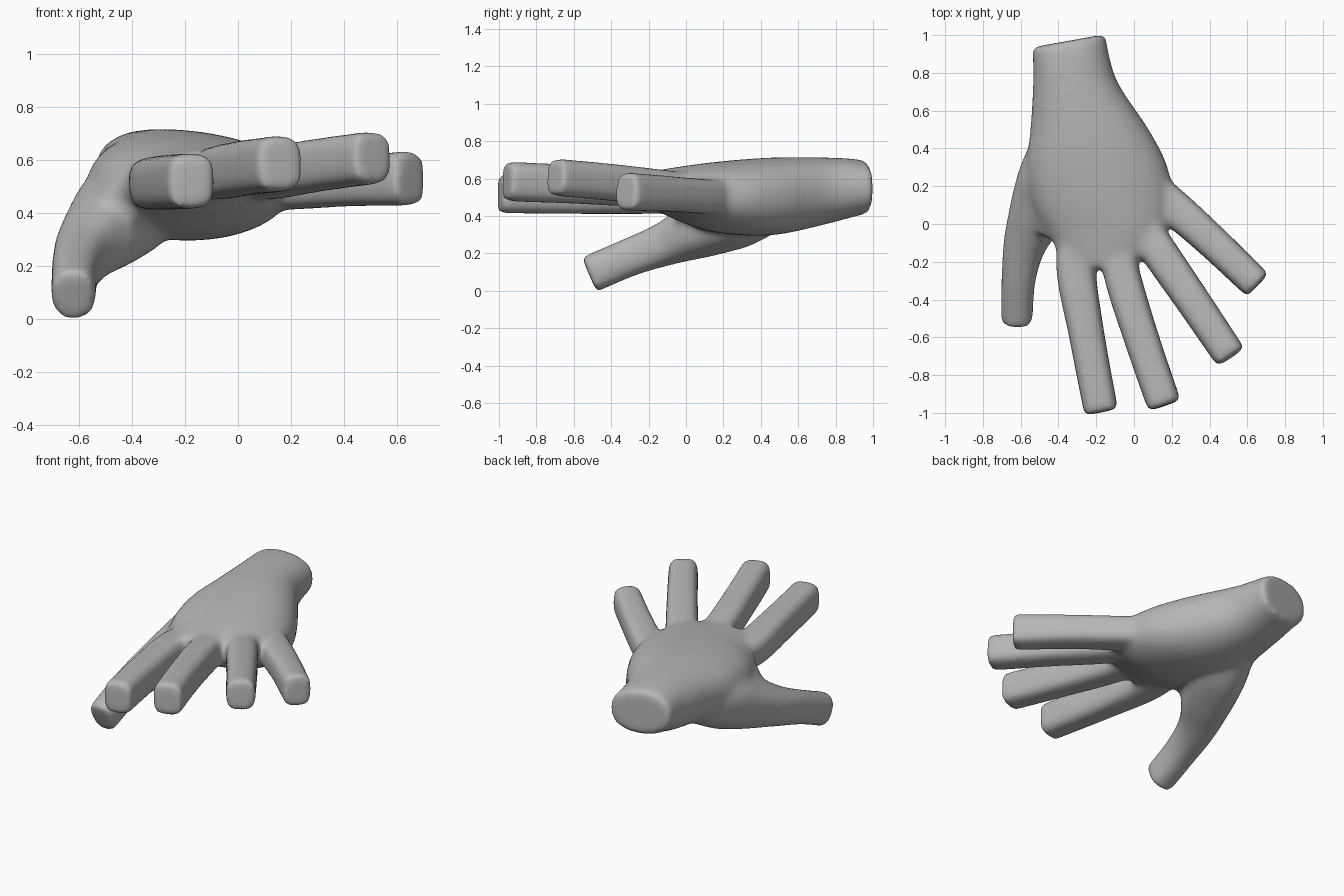
import bpy, bmesh, math
from mathutils import Vector, Matrix

if "Cube" in bpy.data.objects:
    bpy.data.objects.remove(bpy.data.objects["Cube"])

skin = bpy.data.materials.new("plain grey")
skin.diffuse_color = (0.47, 0.47, 0.47, 1)
skin.use_nodes = True
skin.node_tree.nodes["Principled BSDF"].inputs["Base Color"].default_value = skin.diffuse_color
SIDES = 32
STEPS = 5
bm = bmesh.new()


def spline(rows):
    """Smoothly interpolate between the given rows of numbers."""
    out = []
    for i in range(len(rows) - 1):
        p0, p1, p2, p3 = (rows[max(i - 1, 0)], rows[i], rows[i + 1],
                          rows[min(i + 2, len(rows) - 1)])
        for k in range(STEPS):
            t = k / STEPS
            out.append([0.5 * (2 * b + (c - a) * t + (2 * a - 5 * b + 4 * c - d) * t * t
                               + (3 * b - a - 3 * c + d) * t ** 3)
                        for a, b, c, d in zip(p0, p1, p2, p3)])
    return out + [list(rows[-1])]


def loft(sections, power, directions=None):
    """Skin rounded sections (x, y, z, half width, half height, tilt) along a path."""
    sections = spline(sections)
    if directions:
        directions = spline(directions)
    pts = [Vector(s[:3]) for s in sections]
    rings = []
    for i, (x, y, z, w, h, tilt) in enumerate(sections):
        d = pts[min(i + 1, len(pts) - 1)] - pts[max(i - 1, 0)]
        d = Vector(directions[i]) if directions else d
        d.normalize()
        side = Vector((0, 0, 1)).cross(d).normalized()
        up = d.cross(side)
        turn = Matrix.Rotation(math.radians(tilt), 3, d)
        side, up = turn @ side, turn @ up
        ring = []
        for k in range(SIDES):
            a = 2 * math.pi * k / SIDES
            c, s = math.cos(a), math.sin(a)
            u = math.copysign(abs(c) ** (2 / power), c) * w
            v = math.copysign(abs(s) ** (2 / power), s) * h
            ring.append(bm.verts.new(pts[i] + side * u + up * v))
        rings.append(ring)
    faces = [bm.faces.new(rings[0]), bm.faces.new(rings[-1])]
    for a, b in zip(rings, rings[1:]):
        for k in range(SIDES):
            n = (k + 1) % SIDES
            faces.append(bm.faces.new((a[k], a[n], b[n], b[k])))
    bmesh.ops.recalc_face_normals(bm, faces=faces)


# wrist and palm
palm = [(-0.345, 0.97, 0.555, 0.203, 0.14, -6),
        (-0.335, 0.88, 0.55, 0.203, 0.157, -6),
        (-0.31, 0.75, 0.535, 0.225, 0.178, -5),
        (-0.235, 0.5, 0.508, 0.315, 0.206, -3),
        (-0.195, 0.3, 0.50, 0.375, 0.203, -1),
        (-0.165, 0.1, 0.503, 0.37, 0.18, 1),
        (-0.15, -0.05, 0.52, 0.31, 0.14, 4),
        (-0.16, -0.16, 0.535, 0.23, 0.105, 5),
        (-0.195, -0.235, 0.535, 0.14, 0.085, 5)]
loft(palm, 2.2, [(0.18, -1, 0)] * 2 + [(0, -1, 0)] * 7)

# fingers, from inside the palm to the tip
index = [(-0.27, 0.1, 0.50, 0.08, 0.08, 5), (-0.31, -0.2, 0.51, 0.103, 0.098, 5),
         (-0.248, -0.6, 0.515, 0.094, 0.104, 0), (-0.173, -0.997, 0.52, 0.091, 0.105, 0)]
middle = [(-0.13, 0.1, 0.53, 0.08, 0.08, 3), (-0.068, -0.25, 0.55, 0.096, 0.1, 3),
          (0.038, -0.6, 0.57, 0.093, 0.104, 0), (0.162, -0.962, 0.585, 0.091, 0.106, 0)]
ring_finger = [(-0.06, 0.15, 0.53, 0.08, 0.08, 3), (0.108, -0.11, 0.547, 0.096, 0.098, 0),
               (0.307, -0.4, 0.58, 0.092, 0.099, 0), (0.513, -0.705, 0.608, 0.087, 0.1, 0)]
little = [(-0.03, 0.3, 0.50, 0.08, 0.08, 0), (0.175, 0.12, 0.503, 0.096, 0.092, 0),
          (0.405, -0.085, 0.518, 0.09, 0.095, 0), (0.655, -0.324, 0.53, 0.084, 0.104, 0)]
for finger in (index, middle, ring_finger, little):
    loft(finger, 3.4)

# thumb with its fleshy base
thumb = [(-0.34, 0.55, 0.49, 0.13, 0.12, 10), (-0.415, 0.3, 0.42, 0.172, 0.175, 15),
         (-0.49, 0.1, 0.34, 0.16, 0.155, 15), (-0.575, -0.1, 0.255, 0.115, 0.118, 8),
         (-0.612, -0.3, 0.18, 0.09, 0.103, 0), (-0.62, -0.518, 0.087, 0.085, 0.103, 0)]
loft(thumb, 2.6)

# web of skin between thumb and index finger
web = [(-0.36, 0.33, 0.49, 0.17, 0.12, 35), (-0.43, 0.1, 0.44, 0.19, 0.12, 45),
       (-0.46, -0.05, 0.40, 0.14, 0.075, 52)]
loft(web, 2.2)

mesh = bpy.data.meshes.new("hand")
bm.to_mesh(mesh)
bm.free()
hand = bpy.data.objects.new("hand", mesh)
bpy.context.collection.objects.link(hand)

# fuse all the parts into one skin and soften the joins
remesh = hand.modifiers.new("fuse", 'REMESH')
remesh.mode = 'VOXEL'
remesh.voxel_size = 0.014
remesh.use_smooth_shade = True
soften = hand.modifiers.new("soften", 'SMOOTH')
soften.factor = 0.5
soften.iterations = 34
mesh.materials.append(skin)
for p in mesh.polygons:
    p.use_smooth = True
